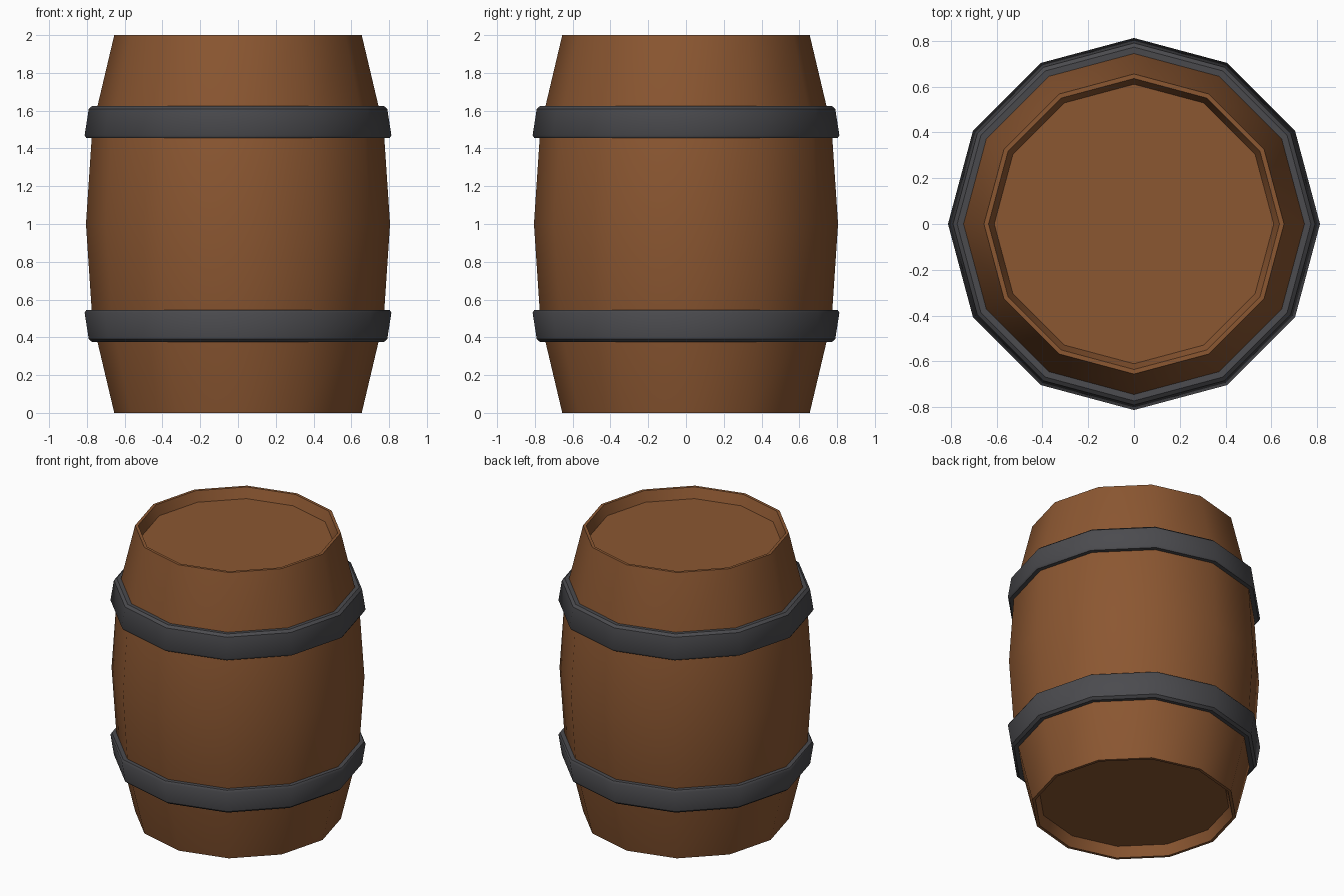
import bpy, bmesh, math

if "Cube" in bpy.data.objects:
    bpy.data.objects.remove(bpy.data.objects["Cube"])

SIDES = 12


def material(name, color):
    m = bpy.data.materials.new(name)
    m.diffuse_color = (*color, 1)
    m.use_nodes = True
    m.node_tree.nodes["Principled BSDF"].inputs["Base Color"].default_value = m.diffuse_color
    return m


def lathe(name, profile, mat, closed=False):
    """Revolve (radius, z) points around z with 12 sides; open profiles get end caps."""
    bm = bmesh.new()
    rings = [[bm.verts.new((r * math.cos(2 * math.pi * i / SIDES),
                            r * math.sin(2 * math.pi * i / SIDES), z))
              for i in range(SIDES)] for r, z in profile]
    pairs = list(zip(rings, rings[1:]))
    if closed:
        pairs.append((rings[-1], rings[0]))
    else:
        bm.faces.new(rings[0])
        bm.faces.new(rings[-1])
    for a, b in pairs:
        for i in range(SIDES):
            j = (i + 1) % SIDES
            bm.faces.new((a[i], a[j], b[j], b[i]))
    bmesh.ops.recalc_face_normals(bm, faces=bm.faces)
    me = bpy.data.meshes.new(name)
    bm.to_mesh(me)
    bm.free()
    me.materials.append(mat)
    ob = bpy.data.objects.new(name, me)
    bpy.context.collection.objects.link(ob)
    bpy.ops.object.select_all(action='DESELECT')
    ob.select_set(True)
    bpy.context.view_layer.objects.active = ob
    bpy.ops.object.shade_smooth_by_angle(angle=math.radians(40))
    return ob


wood = material("brown_wood", (0.26, 0.095, 0.031))
iron = material("dark_iron", (0.07, 0.07, 0.077))

# Wooden body: recessed lid, rim and bulging wall, mirrored about mid height
lower = [(0.61, 0.07), (0.635, 0.0), (0.655, 0.0), (0.771, 0.49)]
upper = [(r, 2 - z) for r, z in reversed(lower)]
lathe("barrel_body", lower + [(0.805, 1.0)] + upper, wood)

# Iron hoops: bevelled bands that follow the taper of the wall
hoop = [(0.735, 1.623), (0.772, 1.625), (0.79, 1.61),
        (0.812, 1.47), (0.803, 1.455), (0.75, 1.455)]
lathe("upper_hoop", hoop, iron, closed=True)
lathe("lower_hoop", [(r, 2 - z) for r, z in hoop], iron, closed=True)
